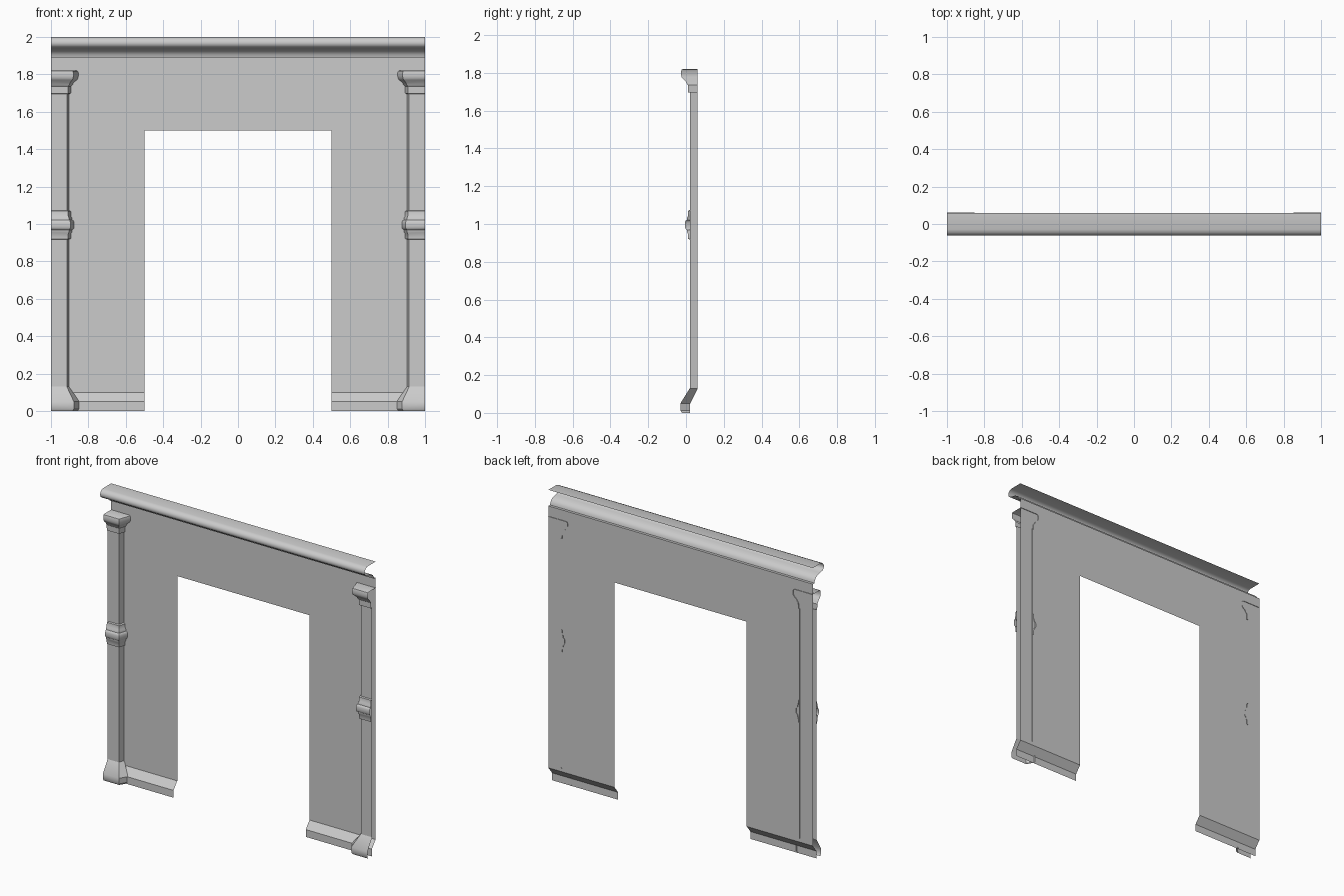
import bpy
import bmesh
import math

cube = bpy.data.objects.get("Cube")
if cube:
    bpy.data.objects.remove(cube, do_unlink=True)

# Single plaster colour
plaster = bpy.data.materials.new("grey_plaster")
plaster.use_nodes = True
GREY = (0.6, 0.6, 0.6, 1.0)
plaster.diffuse_color = GREY
bsdf = next(n for n in plaster.node_tree.nodes if n.type == 'BSDF_PRINCIPLED')
bsdf.inputs["Base Color"].default_value = GREY
bsdf.inputs["Roughness"].default_value = 0.8


def sheet(name, rows):
    """Skin rows of points (listed bottom to top), mirrored across x."""
    bm = bmesh.new()
    grid = [[bm.verts.new(p) for p in row] for row in rows]
    for low, high in zip(grid, grid[1:]):
        for i in range(len(low) - 1):
            bm.faces.new((low[i], low[i + 1], high[i + 1], high[i]))
    bmesh.ops.remove_doubles(bm, verts=bm.verts, dist=0.0001)
    mesh = bpy.data.meshes.new(name)
    bm.to_mesh(mesh)
    bm.free()
    mesh.materials.append(plaster)
    obj = bpy.data.objects.new(name, mesh)
    bpy.context.collection.objects.link(obj)
    bpy.ops.object.select_all(action='DESELECT')
    obj.select_set(True)
    bpy.context.view_layer.objects.active = obj
    bpy.ops.object.shade_smooth_by_angle(angle=math.radians(35))
    mirror = obj.modifiers.new("mirror", 'MIRROR')
    mirror.use_axis[0] = True
    mirror.merge_threshold = 0.0005
    return obj


def extrude_profile(name, profile, x0, x1):
    """Run a (y, z) profile along x."""
    return sheet(name, [[(x0, y, z), (x1, y, z)] for y, z in profile])


WALL, BACK, TOP, DOOR_X, DOOR_Z = 0.058, 0.062, 1.89, 0.5, 1.5

# Wall beside and above the doorway, with the flared skirting
extrude_profile("wall_side", [(WALL, 0.1), (WALL, TOP)], DOOR_X, 1)
extrude_profile("wall_lintel", [(WALL, DOOR_Z), (WALL, TOP)], 0, DOOR_X)
extrude_profile("skirting", [(0.018, 0), (0.018, 0.05), (WALL, 0.1)], DOOR_X, 1)

# Cornice: hollow moulding under a rounded lip
extrude_profile("cornice", [
    (WALL, TOP), (0.04, TOP), (0.037, 1.905), (0.027, 1.92), (0.008, 1.932),
    (-0.02, 1.938), (-0.045, 1.943), (-0.057, 1.953), (-0.062, 1.967),
    (-0.058, 1.982), (-0.047, 1.994), (-0.03, 2), (WALL, 2)], 0, 1)


def ring(z, out, back=BACK):
    """Cross-section of the pilaster, grown outward by out."""
    front = 0.02 - out
    return [(0.903 - 1.1 * out, back, z), (0.915 - 0.75 * out, front, z),
            (1, front, z)]


# Pilaster foot, whose back follows the skirting
sheet("pilaster_base", [
    ring(0, 0.042, 0.022), ring(0.012, 0.05, 0.022),
    ring(0.05, 0.05, 0.022), ring(0.13, 0)])

sheet("pilaster_shaft", [ring(0.13, 0), ring(1.7, 0)])

# Middle band: mirrored steps around its bulging centre
half_band = [(0.078, 0), (0.074, 0.009), (0.045, 0.01), (0.038, 0.015),
             (0.026, 0.016), (0.022, 0.022), (0.012, 0.026)]
mid = 0.995
band = [(mid - dz, out) for dz, out in half_band]
band += [(mid + dz, out) for dz, out in reversed(half_band)]
sheet("pilaster_band", [ring(z, out) for z, out in band])

# Capital with a closed top
capital = [(1.695, 0), (1.697, 0.009), (1.735, 0.01), (1.745, 0.018),
           (1.755, 0.022), (1.77, 0.038), (1.778, 0.044), (1.79, 0.046),
           (1.808, 0.046), (1.817, 0.043), (1.82, 0.038)]
rows = [ring(z, out) for z, out in capital]
rows.append([(x, BACK, z) for x, y, z in rows[-1]])
sheet("pilaster_capital", rows)
